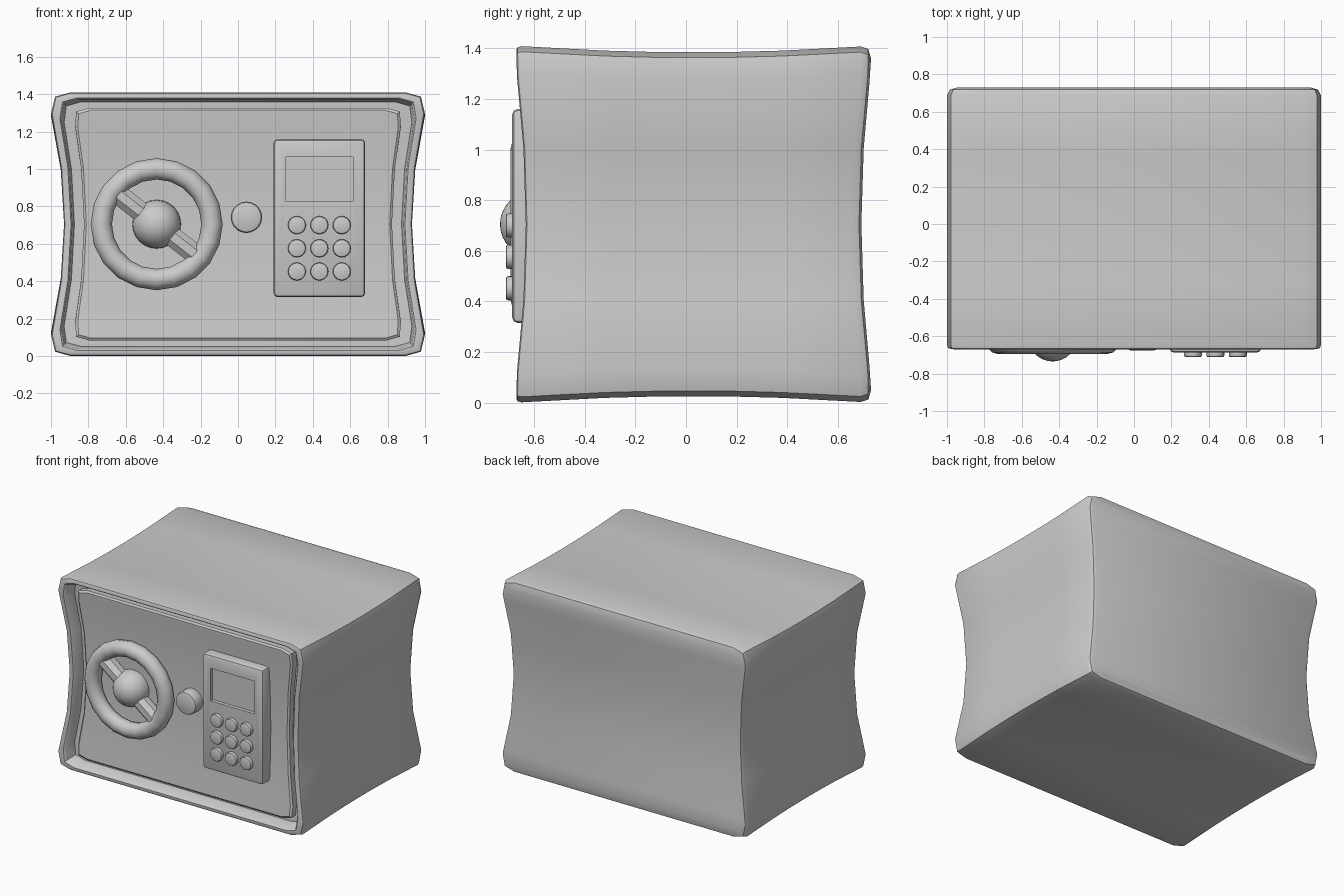
import bpy, bmesh, math
from mathutils import Matrix

if "Cube" in bpy.data.objects:
    bpy.data.objects.remove(bpy.data.objects["Cube"])

ZC, YC = 0.705, 0.03      # centre of the pinched case


def finish(obj, angle=35):
    bpy.ops.object.select_all(action='DESELECT')
    obj.select_set(True)
    bpy.context.view_layer.objects.active = obj
    bpy.ops.object.shade_smooth_by_angle(angle=math.radians(angle))
    return obj


def make(name, bm):
    bmesh.ops.recalc_face_normals(bm, faces=bm.faces)
    mesh = bpy.data.meshes.new(name)
    bm.to_mesh(mesh)
    bm.free()
    obj = bpy.data.objects.new(name, mesh)
    bpy.context.collection.objects.link(obj)
    return obj


def apply_all(obj):
    bpy.context.view_layer.objects.active = obj
    for m in list(obj.modifiers):
        bpy.ops.object.modifier_apply(modifier=m.name)


def bevel(obj, width, segments=2):
    m = obj.modifiers.new("bevel", 'BEVEL')
    m.width, m.segments = width, segments
    m.limit_method, m.angle_limit = 'ANGLE', math.radians(40)


# pinched outline: rounded rectangle in XZ, squeezed toward the middle
def outline(y, w, h, c=0.1):
    half = [(w - c, h), (w - 0.22 * c, h - 0.22 * c), (w, h - 1.1 * c), (w, 0.3)]
    right = [(x, -z) for x, z in half] + [(w, 0)] + [(x, z) for x, z in reversed(half)]
    pts = []
    for x, z in right + [(-x, z) for x, z in reversed(right)]:
        pull = max(0, 1 - (z / 0.6) ** 2)
        sag = max(0, 1 - ((y - YC) / 0.7) ** 2)
        pts.append((x * (1 - 0.07 * pull),
                    YC + (y - YC) * (1 - 0.053 * pull),
                    ZC + z * (1 - 0.036 * sag)))
    return pts


# skin a row of outlines and close both ends with horizontal strips
def loft(name, sections):
    bm = bmesh.new()
    rings = [[bm.verts.new(p) for p in outline(*s)] for s in sections]
    n = len(rings[0])
    for a, b in zip(rings, rings[1:]):
        for i in range(n):
            j = (i + 1) % n
            bm.faces.new((a[i], a[j], b[j], b[i]))
    for r in (rings[0], rings[-1]):
        for i in range(n // 2 - 1):
            bm.faces.new((r[i], r[i + 1], r[n - 2 - i], r[n - 1 - i]))
    return finish(make(name, bm))


def box(name, x0, x1, y0, y1, z0, z1):
    bm = bmesh.new()
    bmesh.ops.create_cube(bm, size=1, matrix=Matrix.Translation(
        ((x0 + x1) / 2, (y0 + y1) / 2, (z0 + z1) / 2))
        @ Matrix.Diagonal((x1 - x0, y1 - y0, z1 - z0, 1)))
    return make(name, bm)


def disc(name, x, z, r, y0, y1, bev):
    bm = bmesh.new()
    bmesh.ops.create_cone(bm, cap_ends=True, segments=20, radius1=r, radius2=r, depth=y1 - y0,
                          matrix=Matrix.Translation((x, (y0 + y1) / 2, z))
                          @ Matrix.Rotation(math.pi / 2, 4, 'X'))
    obj = make(name, bm)
    bevel(obj, bev)
    apply_all(obj)
    return finish(obj)


# case with rounded back, rim and recessed front
loft("case", [
    (0.73, 0.965, 0.66), (0.72, 0.988, 0.693), (0.69, 1.0, 0.705),
    (0.38, 1.0, 0.705), (0.2, 1.0, 0.705), (0.03, 1.0, 0.705), (-0.14, 1.0, 0.705),
    (-0.32, 1.0, 0.705), (-0.65, 1.0, 0.705), (-0.665, 0.995, 0.70), (-0.67, 0.985, 0.69),
    (-0.67, 0.96, 0.675), (-0.66, 0.952, 0.668), (-0.57, 0.94, 0.66)])

# door panel standing in the recess
loft("door", [(-0.55, 0.885, 0.625, 0.09), (-0.615, 0.885, 0.625, 0.09),
              (-0.625, 0.872, 0.612, 0.085)])

# hand wheel: ring, hub and diagonal spoke
WX, WZ = -0.435, 0.705
bpy.ops.mesh.primitive_torus_add(location=(WX, -0.637, WZ), rotation=(math.pi / 2, 0, 0),
                                 major_radius=0.296, minor_radius=0.057,
                                 major_segments=20, minor_segments=12)
bpy.context.object.name = "wheel_ring"
finish(bpy.context.object, 50)
bpy.ops.mesh.primitive_uv_sphere_add(location=(WX, -0.605, WZ), radius=0.13,
                                     rotation=(math.pi / 2, 0, 0), segments=24, ring_count=16)
bpy.context.object.name = "wheel_hub"
finish(bpy.context.object)
bm = bmesh.new()
bmesh.ops.create_cone(bm, cap_ends=True, segments=8, radius1=0.058, radius2=0.058, depth=0.58,
                      matrix=Matrix.Translation((WX, -0.625, WZ))
                      @ Matrix.Rotation(math.radians(38), 4, 'Y')
                      @ Matrix.Rotation(math.pi / 2, 4, 'Y')
                      @ Matrix.Rotation(math.pi / 8, 4, 'Z'))
finish(make("wheel_spoke", bm))

# round latch button
disc("latch_button", 0.045, 0.742, 0.084, -0.675, -0.56, 0.018)

# keypad housing with sunken screen
pad = box("keypad", 0.19, 0.68, -0.687, -0.56, 0.315, 1.16)
bevel(pad, 0.022)
apply_all(pad)
cutter = box("screen_cutter", 0.257, 0.615, -0.8, -0.66, 0.825, 1.065)
cutter.hide_render = True
cut = pad.modifiers.new("screen", 'BOOLEAN')
cut.operation, cut.object, cut.solver = 'DIFFERENCE', cutter, 'EXACT'
apply_all(pad)
bpy.data.objects.remove(cutter)
finish(pad)

# three by three keys
for row in range(3):
    for col in range(3):
        disc(f"key_{row}_{col}", 0.315 + 0.12 * col, 0.70 - 0.124 * row, 0.048,
             -0.712, -0.67, 0.01)
